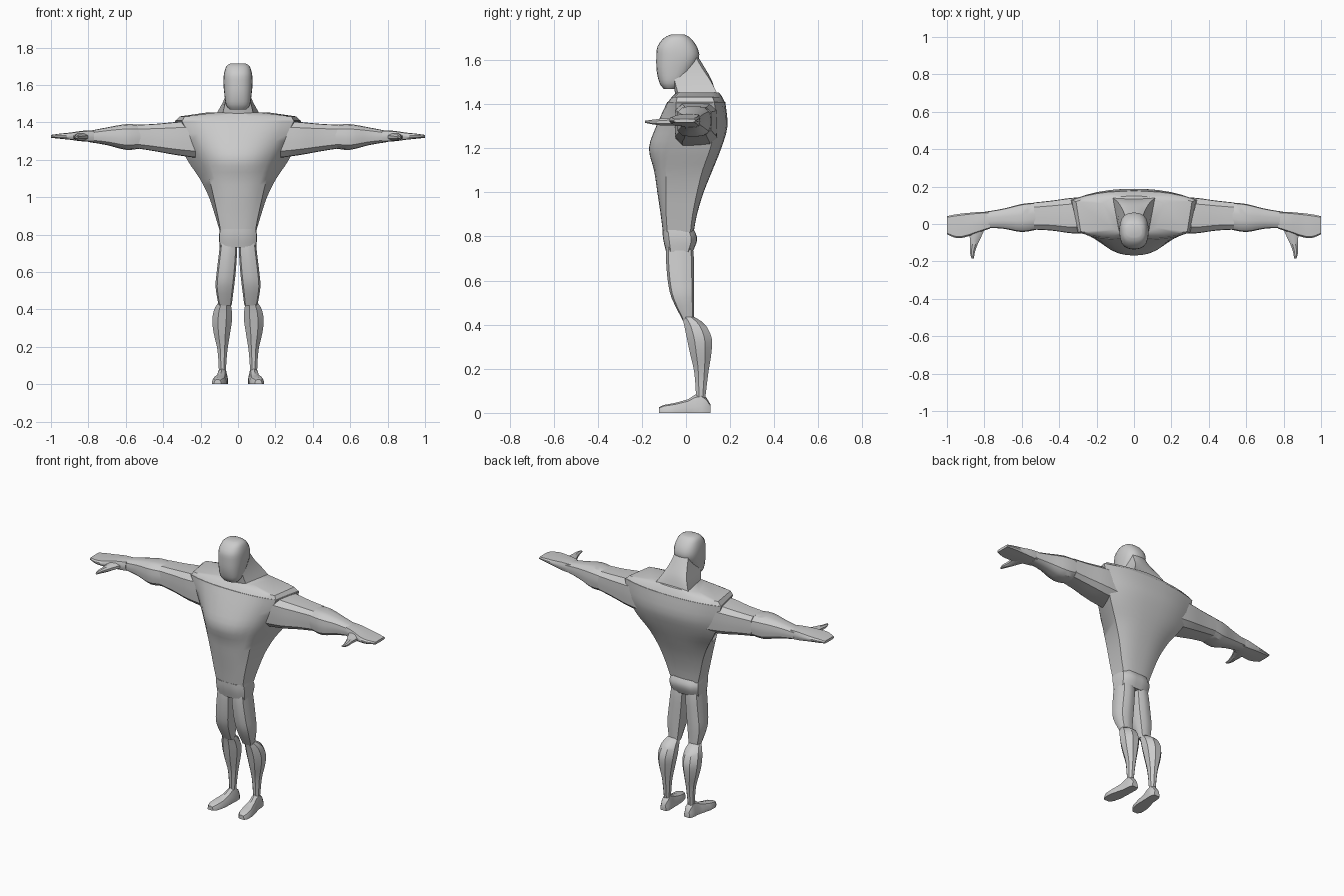
import bpy, bmesh, math
from mathutils import Vector


def spline(rows, steps):
    """Catmull-Rom interpolation of section parameters."""
    out = []
    for i in range(len(rows) - 1):
        p = [Vector(rows[max(0, min(len(rows) - 1, i + k))]) for k in (-1, 0, 1, 2)]
        for s in range(steps):
            t = s / steps
            m1, m2 = (p[2] - p[0]) / 2, (p[3] - p[1]) / 2
            out.append(p[1] * (2*t**3 - 3*t*t + 1) + m1 * (t**3 - 2*t*t + t)
                       + p[2] * (3*t*t - 2*t**3) + m2 * (t**3 - t*t))
    out.append(Vector(rows[-1]))
    return out


def skin(name, rings, mirror=False, angle=35):
    """Join rings of points into a closed, smooth-shaded body."""
    bm = bmesh.new()
    vs = [[bm.verts.new(p) for p in r] for r in rings]
    n = len(vs[0])
    for a, b in zip(vs, vs[1:]):
        for i in range(n):
            bm.faces.new((a[i], a[(i + 1) % n], b[(i + 1) % n], b[i]))
    bm.faces.new(vs[0])
    bm.faces.new(vs[-1])
    bmesh.ops.recalc_face_normals(bm, faces=bm.faces)
    me = bpy.data.meshes.new(name)
    bm.to_mesh(me)
    bm.free()
    ob = bpy.data.objects.new(name, me)
    bpy.context.collection.objects.link(ob)
    bpy.ops.object.select_all(action='DESELECT')
    ob.select_set(True)
    bpy.context.view_layer.objects.active = ob
    bpy.ops.object.shade_smooth_by_angle(angle=math.radians(angle))
    if mirror:
        ob.modifiers.new("mirror", 'MIRROR')
    return ob


def limb(name, rows, axis, mirror=True, n=12, power=3.0, steps=3, angle=35):
    """Rows: position along axis, then low/high of the two other axes."""
    order = {'x': (0, 1, 2), 'y': (1, 0, 2), 'z': (2, 0, 1)}[axis]
    rings = []
    for pos, a0, a1, b0, b1 in spline(rows, steps):
        ring = []
        for i in range(n):
            t = 2 * math.pi * (i + 0.5) / n
            c, s = math.cos(t), math.sin(t)
            k = (abs(c)**power + abs(s)**power) ** (-1 / power)
            p = [0, 0, 0]
            p[order[0]] = pos
            p[order[1]] = (a0 + a1) / 2 + c * k * (a1 - a0) / 2
            p[order[2]] = (b0 + b1) / 2 + s * k * (b1 - b0) / 2
            ring.append(p)
        rings.append(ring)
    return skin(name, rings, mirror, angle)


def panels(name, rows, steps=3, n=10):
    """Body with curved front and back panels meeting at sharp side corners.
    Rows: z, front y, front corner y, front half width, back corner y, back half width, back y."""
    rings = []
    for z, yf, yfc, wf, ybc, wb, yb in spline(rows, steps):
        ts = [-1 + 2 * i / n for i in range(n + 1)]
        front = [(wf * t, yfc + (yf - yfc) * (1 - abs(t)**2.5), z) for t in ts]
        back = [(-wb * t, ybc + (yb - ybc) * (1 - abs(t)**2.5), z) for t in ts]
        rings.append(front + back)
    return skin(name, rings)


# Torso: wide tapered chest, then the flat shoulder top
panels("torso", [
    (0.82, -0.105, -0.085, 0.093, 0.02, 0.098, 0.035),
    (0.90, -0.115, -0.09, 0.108, 0.03, 0.122, 0.05),
    (1.00, -0.13, -0.09, 0.13, 0.05, 0.155, 0.08),
    (1.10, -0.145, -0.09, 0.155, 0.075, 0.205, 0.12),
    (1.20, -0.168, -0.07, 0.20, 0.11, 0.272, 0.16),
    (1.30, -0.135, -0.05, 0.25, 0.13, 0.312, 0.188),
    (1.41, -0.085, -0.045, 0.30, 0.13, 0.337, 0.178)])
panels("shoulder_top", [
    (1.405, -0.085, -0.045, 0.30, 0.13, 0.337, 0.178),
    (1.432, -0.065, -0.04, 0.285, 0.12, 0.31, 0.165),
    (1.452, -0.045, -0.02, 0.12, 0.11, 0.17, 0.15)], steps=1)

# Pelvis
limb("pelvis", [
    (0.73, -0.097, 0.097, -0.09, 0.03),
    (0.77, -0.101, 0.101, -0.10, 0.047),
    (0.80, -0.101, 0.101, -0.105, 0.049),
    (0.83, -0.097, 0.097, -0.107, 0.036)], 'z', False, 16, 5)

# Neck sloping forward into the head
panels("neck", [
    (1.43, -0.045, -0.03, 0.085, 0.15, 0.125, 0.14),
    (1.50, -0.06, -0.05, 0.07, 0.115, 0.085, 0.12),
    (1.56, -0.07, -0.06, 0.06, 0.075, 0.06, 0.088),
    (1.63, -0.07, -0.06, 0.05, 0.035, 0.045, 0.045)])

# Head
limb("head", [
    (1.468, -0.045, 0.045, -0.10, -0.045),
    (1.495, -0.064, 0.064, -0.12, -0.01),
    (1.55, -0.073, 0.073, -0.133, 0.03),
    (1.61, -0.078, 0.078, -0.135, 0.06),
    (1.66, -0.075, 0.075, -0.13, 0.05),
    (1.70, -0.062, 0.062, -0.10, 0.02),
    (1.715, -0.04, 0.04, -0.07, -0.005)], 'z', False, 24, 2.6)

# Arms
limb("upper_arm", [
    (0.22, -0.05, 0.145, 1.21, 1.41),
    (0.33, -0.05, 0.14, 1.225, 1.402),
    (0.44, -0.035, 0.125, 1.245, 1.392),
    (0.535, -0.03, 0.115, 1.26, 1.387)], 'x', power=5, n=16)
limb("forearm", [
    (0.52, -0.03, 0.115, 1.26, 1.387),
    (0.60, -0.043, 0.107, 1.253, 1.39),
    (0.70, -0.025, 0.082, 1.278, 1.373),
    (0.80, -0.02, 0.065, 1.295, 1.353)], 'x', power=3.5, n=16)
limb("hand", [
    (0.77, -0.025, 0.065, 1.295, 1.357),
    (0.83, -0.045, 0.064, 1.298, 1.355),
    (0.90, -0.07, 0.058, 1.307, 1.345),
    (0.95, -0.075, 0.052, 1.312, 1.34),
    (1.00, -0.055, 0.042, 1.317, 1.333)], 'x', power=5)
limb("thumb", [
    (-0.01, 0.79, 0.885, 1.30, 1.345),
    (-0.06, 0.812, 0.88, 1.302, 1.34),
    (-0.11, 0.836, 0.876, 1.303, 1.335),
    (-0.15, 0.85, 0.878, 1.308, 1.33),
    (-0.185, 0.856, 0.868, 1.315, 1.325)], 'y', n=8)

# Legs
limb("thigh", [
    (0.76, 0.004, 0.095, -0.09, 0.03),
    (0.70, 0.005, 0.102, -0.091, 0.036),
    (0.60, 0.012, 0.114, -0.083, 0.037),
    (0.52, 0.021, 0.12, -0.065, 0.037),
    (0.42, 0.034, 0.104, -0.015, 0.035)], 'z', power=3.5)
limb("calf", [
    (0.435, 0.04, 0.108, -0.02, 0.04),
    (0.40, 0.031, 0.13, -0.012, 0.09),
    (0.34, 0.029, 0.141, 0.0, 0.12),
    (0.27, 0.04, 0.132, 0.015, 0.118),
    (0.18, 0.055, 0.111, 0.036, 0.103),
    (0.06, 0.065, 0.103, 0.045, 0.088)], 'z', n=8, power=2.2)

# Feet: flat soles, toes turned slightly out
foot_rows = [  # y, centre x, sole half width, top half width, top z
    (0.11, 0.083, 0.02, 0.014, 0.04), (0.092, 0.083, 0.028, 0.02, 0.07),
    (0.07, 0.084, 0.03, 0.02, 0.088), (0.04, 0.086, 0.03, 0.018, 0.082),
    (0.01, 0.09, 0.034, 0.02, 0.062), (-0.05, 0.099, 0.04, 0.028, 0.045),
    (-0.10, 0.106, 0.034, 0.026, 0.036), (-0.122, 0.109, 0.018, 0.014, 0.026)]
skin("foot", [[(c - s, y, 0), (c - s, y, h * 0.35), (c - w, y, h * 0.85), (c, y, h),
               (c + w, y, h * 0.85), (c + s, y, h * 0.35), (c + s, y, 0)]
              for y, c, s, w, h in foot_rows], True)
